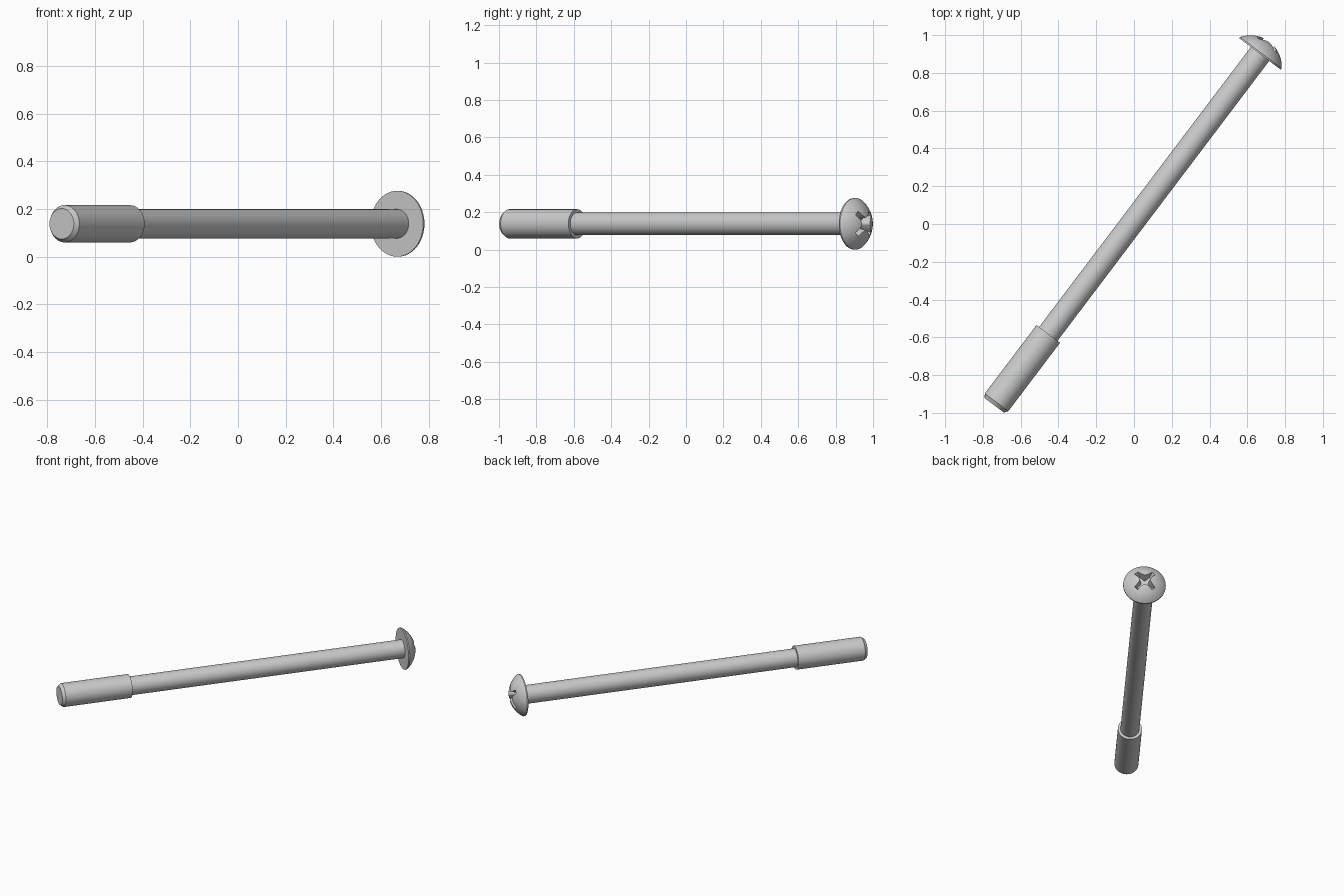
import bpy, bmesh, math
from mathutils import Matrix

if "Cube" in bpy.data.objects:
    bpy.data.objects.remove(bpy.data.objects["Cube"])

R_HEAD = 0.138
# Local z runs along the screw axis, local origin is the underside of the head
PLACE = (Matrix.Translation((0.667, 0.90, R_HEAD))
         @ Matrix.Rotation(math.radians(52.9), 4, 'Z')
         @ Matrix.Rotation(math.radians(90), 4, 'Y'))


def loft(name, rings):
    """Skin a stack of equal-sized point rings and cap both ends."""
    bm = bmesh.new()
    loops = [[bm.verts.new(p) for p in ring] for ring in rings]
    n = len(loops[0])
    for a, b in zip(loops, loops[1:]):
        for i in range(n):
            j = (i + 1) % n
            bm.faces.new((a[i], a[j], b[j], b[i]))
    bm.faces.new(loops[0][::-1])
    bm.faces.new(loops[-1])
    bmesh.ops.recalc_face_normals(bm, faces=bm.faces)
    bm.transform(PLACE)
    mesh = bpy.data.meshes.new(name)
    bm.to_mesh(mesh)
    bm.free()
    ob = bpy.data.objects.new(name, mesh)
    bpy.context.collection.objects.link(ob)
    return ob


def lathe(name, profile, n=64):
    return loft(name, [[(r * math.cos(2 * math.pi * i / n),
                         r * math.sin(2 * math.pi * i / n), z) for i in range(n)]
                       for r, z in profile])


def smooth(ob):
    bpy.ops.object.select_all(action='DESELECT')
    ob.select_set(True)
    bpy.context.view_layer.objects.active = ob
    bpy.ops.object.shade_smooth_by_angle(angle=math.radians(30))


def cross(reach, width, inner, z):
    """Four-armed cross outline with hollowed corners between the arms."""
    pts = []
    for k in range(4):
        rot = Matrix.Rotation(math.radians(45 + 90 * k), 3, 'Z')
        mid = inner * 0.7071
        for x, y in ((inner * 1.45, -width), (reach, -width), (reach, width),
                     (inner * 1.45, width), (mid * 1.15, mid * 0.85),
                     (mid * 0.85, mid * 1.15)):
            p = rot @ Matrix.Translation((x, y, z)).translation
            pts.append(p)
    return pts


# Shaft and the thicker chamfered sleeve at the tip
shaft = lathe("shaft", [(0.061, -1.87), (0.061, 0.005)])
sleeve = lathe("tip_sleeve", [(0.064, -2.332), (0.078, -2.312), (0.078, -1.858),
                              (0.061, -1.858)])

# Domed head with a thin rim
rim, height = 0.008, 0.074
radius = (R_HEAD ** 2 + height ** 2) / (2 * height)
half = math.asin(R_HEAD / radius)
dome = [(radius * math.sin(half * t / 14),
         rim + height - radius * (1 - math.cos(half * t / 14))) for t in range(14, 0, -1)]
head = lathe("domed_head", [(R_HEAD, 0)] + dome + [(0.001, rim + height)])

# Tapered cross-shaped drive recess
cutter = loft("recess_cutter", [cross(0.055, 0.011, 0.022, 0.022),
                                cross(0.108, 0.017, 0.040, 0.10)])
cutter.hide_render = True
mod = head.modifiers.new("recess", 'BOOLEAN')
mod.object = cutter
mod.operation = 'DIFFERENCE'
mod.solver = 'EXACT'
bpy.context.view_layer.objects.active = head
bpy.ops.object.modifier_apply(modifier="recess")
bpy.data.objects.remove(cutter)

for part in (shaft, sleeve, head):
    smooth(part)
